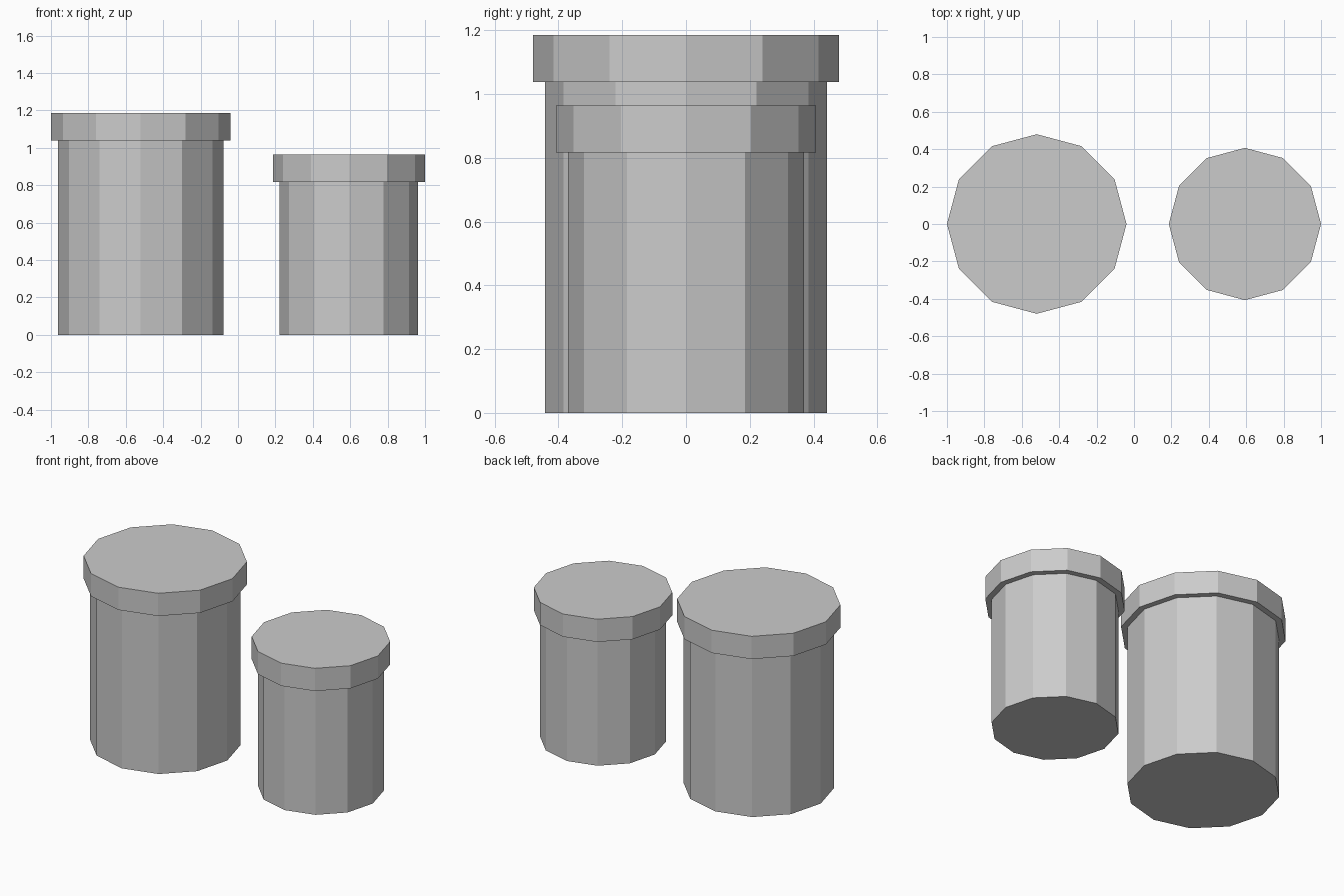
import bpy

if "Cube" in bpy.data.objects:
    bpy.data.objects.remove(bpy.data.objects["Cube"])

SIDES = 12


def drum(name, x, radius, z0, z1):
    """Flat-shaded twelve-sided cylinder between two heights."""
    bpy.ops.mesh.primitive_cylinder_add(
        vertices=SIDES, radius=radius, depth=z1 - z0,
        location=(x, 0, (z0 + z1) / 2))
    bpy.context.object.name = name


def canister(name, x, body_radius, lid_radius, rim, top):
    # straight body with a wider lid resting on it
    drum(name + "_body", x, body_radius, 0, rim)
    drum(name + "_lid", x, lid_radius, rim, top)


canister("large_canister", -0.52, 0.443, 0.48, 1.038, 1.185)
canister("small_canister", 0.593, 0.37, 0.407, 0.817, 0.964)
